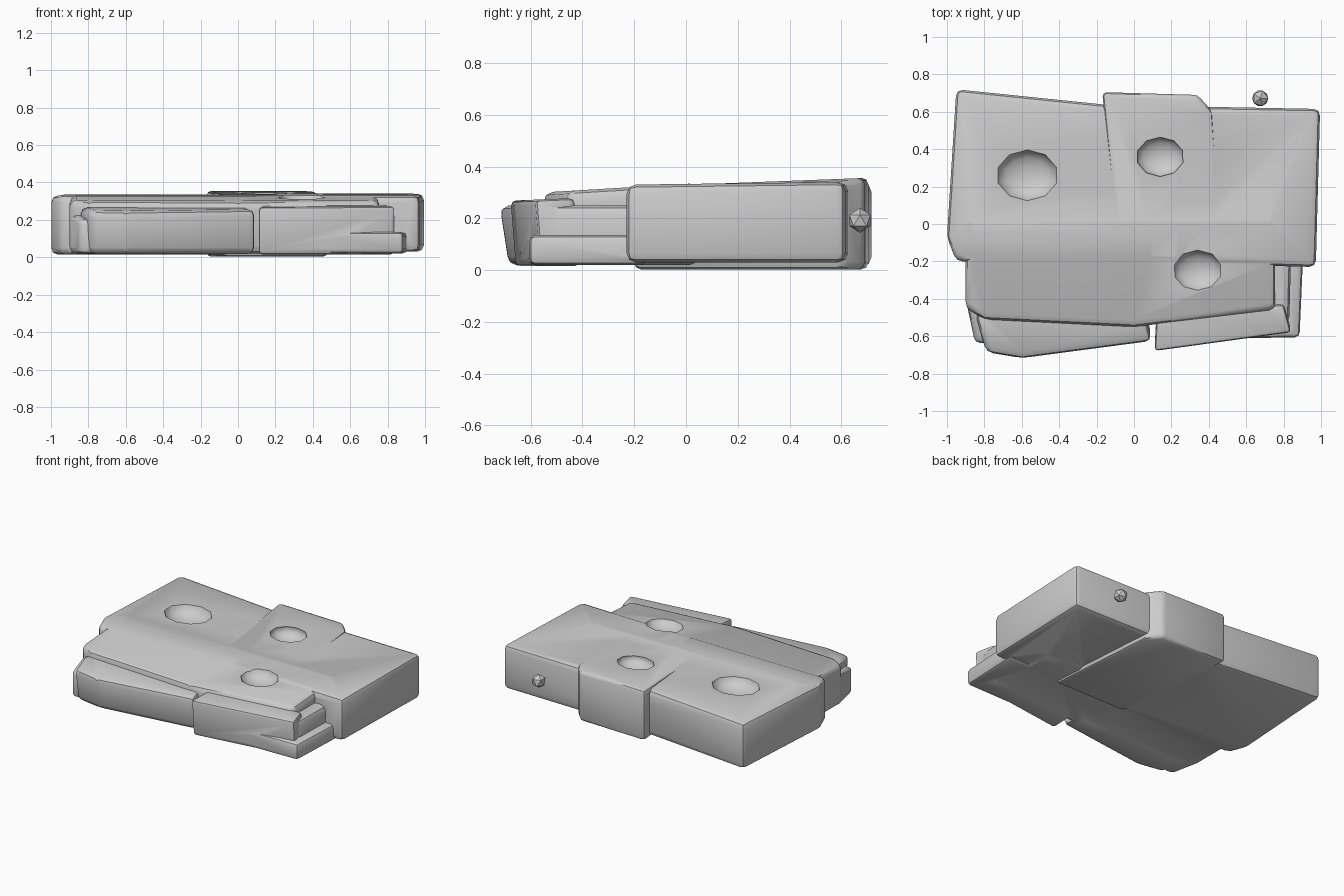
import bpy, bmesh

if "Cube" in bpy.data.objects:
    bpy.data.objects.remove(bpy.data.objects["Cube"])

def block(name, outline, zb, zt, bevel=.035, tilt=0, lean=0):
    """Rounded stone prism; tilt slopes the top along y, lean sets the base back."""
    bm = bmesh.new()
    n = len(outline)
    y0 = min(y for x, y in outline)
    top = [bm.verts.new((x, y, zt + tilt * (y - y0))) for x, y in outline]
    low = [bm.verts.new((x, y + lean, zb)) for x, y in outline]
    bm.faces.new(top)
    bm.faces.new(low[::-1])
    for i in range(n):
        bm.faces.new((top[i], low[i], low[(i + 1) % n], top[(i + 1) % n]))
    bmesh.ops.recalc_face_normals(bm, faces=bm.faces[:])
    bmesh.ops.bevel(bm, geom=bm.edges[:], offset=bevel, segments=2, profile=0.5,
                    affect='EDGES', clamp_overlap=True)
    bmesh.ops.triangulate(bm, faces=bm.faces[:])
    bmesh.ops.recalc_face_normals(bm, faces=bm.faces[:])
    me = bpy.data.meshes.new(name)
    bm.to_mesh(me)
    bm.free()
    ob = bpy.data.objects.new(name, me)
    bpy.context.collection.objects.link(ob)
    return ob

def combine(target, other, operation):
    bpy.context.view_layer.objects.active = target
    m = target.modifiers.new(operation, 'BOOLEAN')
    m.operation, m.object, m.solver = operation, other, 'EXACT'
    bpy.ops.object.modifier_apply(modifier=m.name)
    bpy.data.objects.remove(other, do_unlink=True)

def add(*args, **kw):
    combine(slab, block(*args, **kw), 'UNION')

# Back row of the slab
slab = block("stone_slab", [(-.95, .72), (.12, .61), (.12, -.21), (-.95, -.2), (-1, -.07)],
             .015, .328, tilt=.01)
add("back_middle", [(-.17, .705), (.34, .69), (.42, .6), (.48, -.2), (-.08, -.2)],
    .003, .322, .025, tilt=.038)
add("back_right", [(.2, .63), (.995, .615), (.972, -.23), (.2, -.21)], .03, .33, tilt=.012)

# Front core and the low shelves at its corners
add("front_core", [(-.9, .05), (-.9, -.45), (-.8, -.51), (0, -.55), (.755, -.46), (.755, .05)],
    .02, .3, tilt=.06)
add("right_shelf", [(.4, -.15), (.905, -.15), (.885, -.605), (.4, -.615)], .02, .135, .025)
add("right_shelf_stone", [(.6, -.15), (.84, -.15), (.83, -.53), (.6, -.5)], .03, .25)
add("left_corner", [(-.9, -.4), (-.85, -.635), (-.7, -.635), (-.7, -.4)], .02, .2, .025, tilt=.15)

# Leaning front ledges with a gap between them
add("front_left_ledge", [(-.85, -.48), (-.79, -.69), (-.6, -.722), (.095, -.63), (.05, -.45)],
    .018, .245, tilt=.1, lean=.035)
add("front_right_ledge", [(.11, -.68), (.84, -.58), (.8, -.43), (.12, -.5)],
    .015, .268, .02, tilt=.04, lean=.02)

# Round dents in the top
for x, y, r, d in [(-.57, .26, .165, .075), (.14, .36, .13, .065), (.34, -.25, .135, .07)]:
    bpy.ops.mesh.primitive_uv_sphere_add(segments=10, ring_count=8, radius=1, location=(x, y, .335))
    cutter = bpy.context.object
    cutter.name = "dent_cutter"
    cutter.scale = (r, r * .83, d)
    cutter.hide_render = True
    combine(slab, cutter, 'DIFFERENCE')

# Small pebble on the back
bpy.ops.mesh.primitive_ico_sphere_add(subdivisions=1, radius=.048, location=(.675, .672, .192))
pebble = bpy.context.object
pebble.name = "pebble"

for ob in (slab, pebble):
    bpy.ops.object.select_all(action='DESELECT')
    ob.select_set(True)
    bpy.context.view_layer.objects.active = ob
    bpy.ops.object.shade_smooth_by_angle(angle=0.7)
